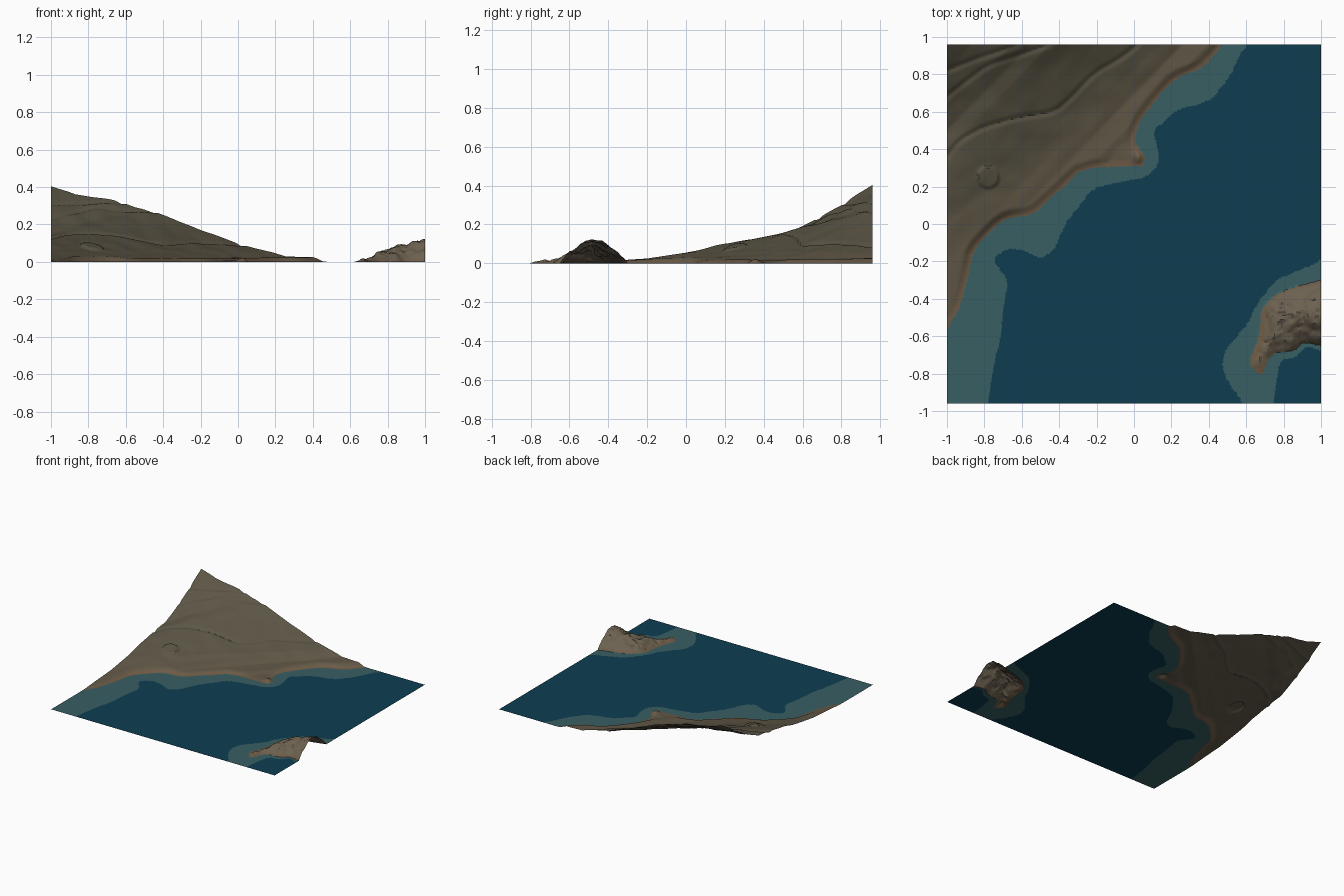
import bpy, bmesh, math
from mathutils import noise, Vector

if "Cube" in bpy.data.objects:
    bpy.data.objects.remove(bpy.data.objects["Cube"])

NX, NY, HALF_Y = 200, 192, 0.96

# Coast outlines: land edge and outer edge of the shallows
coast = [(-1.1, -.75), (-1, -.56), (-.93, -.45), (-.88, -.25), (-.86, -.14), (-.75, -.02),
         (-.68, .03), (-.54, .05), (-.4, .18), (-.27, .30), (0, .31), (.05, .31), (.06, .36),
         (0, .44), (.03, .55), (.12, .67), (.22, .78), (.36, .83), (.45, .92), (.52, 1.05)]
coast_shallow = [(-.8, -1.1), (-.78, -.96), (-.75, -.75), (-.71, -.6), (-.70, -.45), (-.67, -.3),
                 (-.76, -.19), (-.68, -.13), (-.58, -.14), (-.5, -.19), (-.42, -.13), (-.37, 0),
                 (-.29, .1), (-.22, .19), (-.1, .22), (.07, .25), (.13, .31), (.13, .4), (.10, .5),
                 (.17, .55), (.22, .61), (.39, .65), (.46, .72), (.52, .8), (.56, .9), (.68, 1.05)]
islet = [(1.1, -.28), (1, -.30), (.85, -.34), (.75, -.38), (.68, -.45), (.67, -.6), (.61, -.75),
         (.68, -.82), (.73, -.69), (.85, -.68), (.9, -.63), (1, -.65), (1.1, -.65)]
islet_shallow = [(1.1, -.14), (1, -.19), (.95, -.22), (.85, -.26), (.76, -.30), (.66, -.42),
                 (.6, -.55), (.49, -.66), (.47, -.76), (.5, -.84), (.6, -.98), (.66, -1.1),
                 (.74, -1.0), (.76, -.85), (.78, -.73), (.87, -.71), (.92, -.65), (1, -.68), (1.1, -.69)]
MAIN_CLOSE = [(0, 2), (-2, 2), (-2, -1.1)]
ISLE_CLOSE = [(2, -.7), (2, -.2)]

# Height profiles along the left edge (by y), back edge (by x) and islet ridge (by x)
left_edge = [(-.56, 0), (-.35, .015), (-.2, .025), (0, .055), (.2, .10), (.4, .135), (.5, .15),
             (.6, .19), (.7, .245), (.8, .30), (.88, .355), (.96, .405)]
back_edge = [(-1, .405), (-.87, .36), (-.75, .345), (-.65, .33), (-.55, .29), (-.45, .27),
             (-.3, .21), (-.2, .17), (0, .10), (.2, .045), (.26, .025), (.4, .025), (.5, 0)]
ridge = [(.6, .005), (.68, .03), (.75, .065), (.8, .065), (.85, .085), (.9, .09), (.95, .11), (1, .118)]

# Hillside tracks
tracks = [[(-1, .36), (-.93, .45), (-.8, .52), (-.62, .57), (-.42, .6), (-.33, .68), (-.22, .8), (-.05, .9), (.02, .96)],
          [(-1, .68), (-.9, .76), (-.78, .85), (-.62, .9), (-.45, .96)],
          [(-1, .82), (-.85, .88), (-.7, .93), (-.62, .96)]]


def smooth_line(pts):
    """One corner-cutting pass."""
    out = [pts[0]]
    for (ax, ay), (bx, by) in zip(pts, pts[1:]):
        out += [(ax * .8 + bx * .2, ay * .8 + by * .2), (ax * .2 + bx * .8, ay * .2 + by * .8)]
    return out + [pts[-1]]


def segments(pts):
    return [(a[0], a[1], b[0] - a[0], b[1] - a[1], (b[0] - a[0]) ** 2 + (b[1] - a[1]) ** 2)
            for a, b in zip(pts, pts[1:])]


def nearest(segs, x, y):
    best, bx, by = 1e9, x, y
    for ax, ay, dx, dy, l2 in segs:
        t = ((x - ax) * dx + (y - ay) * dy) / l2
        t = 0 if t < 0 else 1 if t > 1 else t
        px, py = ax + t * dx, ay + t * dy
        d = (px - x) ** 2 + (py - y) ** 2
        if d < best:
            best, bx, by = d, px, py
    return math.sqrt(best), bx, by


class Region:
    """Signed distance to an outline, positive inside."""
    def __init__(self, line, close):
        line = smooth_line(line)
        self.segs = segments(line)
        self.loop = self.segs + segments([line[-1]] + close + [line[0]])

    def sample(self, x, y):
        d, px, py = nearest(self.segs, x, y)
        inside = False
        for ax, ay, dx, dy, _ in self.loop:
            if (ay > y) != (ay + dy > y) and x < ax + (y - ay) * dx / dy:
                inside = not inside
        return (d if inside else -d), px, py


def profile(pts, v):
    if v <= pts[0][0]:
        return pts[0][1]
    for (a, ha), (b, hb) in zip(pts, pts[1:]):
        if v <= b:
            return ha + (hb - ha) * (v - a) / (b - a)
    return pts[-1][1]


def ramp(d, width):
    t = max(0, min(1, d / width))
    return t * t * (3 - 2 * t)


track_segs = [segments(smooth_line(t)) for t in tracks]


def hill_height(x, y, d):
    xb = x + (HALF_Y - y) / 1.027
    t = (x + 1) / (xb + 1) if xb > -.999 else 0
    h = profile(left_edge, y - 1.027 * (x + 1)) * (1 - t) + profile(back_edge, xb) * t
    h = max(h * ramp(d, .05), .09 * min(d, .3))
    h += .02 * math.exp(-((x - .03) ** 2 + (y - .36) ** 2) / .0012) * ramp(d, .03)    # headland knob
    h += .012 * ramp(.065 - math.hypot(x + .78, y - .25), .015)                       # levelled pad
    for segs in track_segs:
        h -= .009 * math.exp(-(nearest(segs, x, y)[0] / .013) ** 2)
    h += .006 * noise.noise(Vector((x * 9, y * 9, 0))) * ramp(d, .2)
    return max(h, .001)


def islet_height(x, y, d):
    h = profile(ridge, x) * min(1, d / .13) ** .75
    rough = noise.noise(Vector((x * 22, y * 22, 3))) + .6 * noise.noise(Vector((x * 50, y * 50, 7)))
    return max(.001, h + .014 * rough * ramp(d, .06))


def material(name, rgb):
    m = bpy.data.materials.new(name)
    lin = [((c / 255 + .055) / 1.055) ** 2.4 if c > 10 else c / 255 / 12.92 for c in rgb]
    m.diffuse_color = (*lin, 1)
    m.use_nodes = True
    m.node_tree.nodes["Principled BSDF"].inputs["Base Color"].default_value = m.diffuse_color
    return m


DEEP, SHALLOW, SHORE, LOWLAND, UPLAND, ROCK = range(6)
mats = [material("deep_water", (14, 61, 81)), material("shallow_water", (56, 95, 100)),
        material("shore_earth", (110, 91, 70)), material("lowland_earth", (97, 88, 71)),
        material("upland_earth", (91, 85, 69)), material("islet_rock", (108, 97, 80))]

main, main_sh = Region(coast, MAIN_CLOSE), Region(coast_shallow, MAIN_CLOSE)
isle, isle_sh = Region(islet, ISLE_CLOSE), Region(islet_shallow, ISLE_CLOSE)

# Terrain sheet: grid vertices near an outline are pulled onto it for clean colour borders
bm = bmesh.new()
grid, info = [], []
for j in range(NY + 1):
    for i in range(NX + 1):
        x, y = -1 + 2 * i / NX, -HALF_Y + 2 * HALF_Y * j / NY
        on_isle = x > .4 and y < .1
        land, shal = (isle, isle_sh) if on_isle else (main, main_sh)
        a, ax, ay = land.sample(x, y)
        b, bx, by = shal.sample(x, y)
        z = 0
        if a > 0:
            z = islet_height(x, y, a) if on_isle else hill_height(x, y, a)
        if 0 < i < NX and 0 < j < NY:
            if abs(a) < .0045:
                x, y, z, a = ax, ay, 0, 0
            elif abs(b) < .0045:
                x, y, b = bx, by, 0
        grid.append(bm.verts.new((x, y, z)))
        info.append((a, b))

for j in range(NY):
    for i in range(NX):
        k = j * (NX + 1) + i
        ids = (k, k + 1, k + NX + 2, k + NX + 1)
        f = bm.faces.new([grid[n] for n in ids])
        a = sum(info[n][0] for n in ids) / 4
        b = sum(info[n][1] for n in ids) / 4
        c = f.calc_center_median()
        if a > 0:
            if c.x > .4 and c.y < .1:
                f.material_index = SHORE if c.z < .012 else ROCK
            else:
                f.material_index = SHORE if a < .03 else LOWLAND if c.z < .06 else UPLAND
        else:
            f.material_index = SHALLOW if b > 0 else DEEP

mesh = bpy.data.meshes.new("coastal_terrain")
bm.to_mesh(mesh)
bm.free()
for m in mats:
    mesh.materials.append(m)
terrain = bpy.data.objects.new("coastal_terrain", mesh)
bpy.context.collection.objects.link(terrain)
bpy.context.view_layer.objects.active = terrain
terrain.select_set(True)
bpy.ops.object.shade_smooth_by_angle(angle=math.radians(30))
